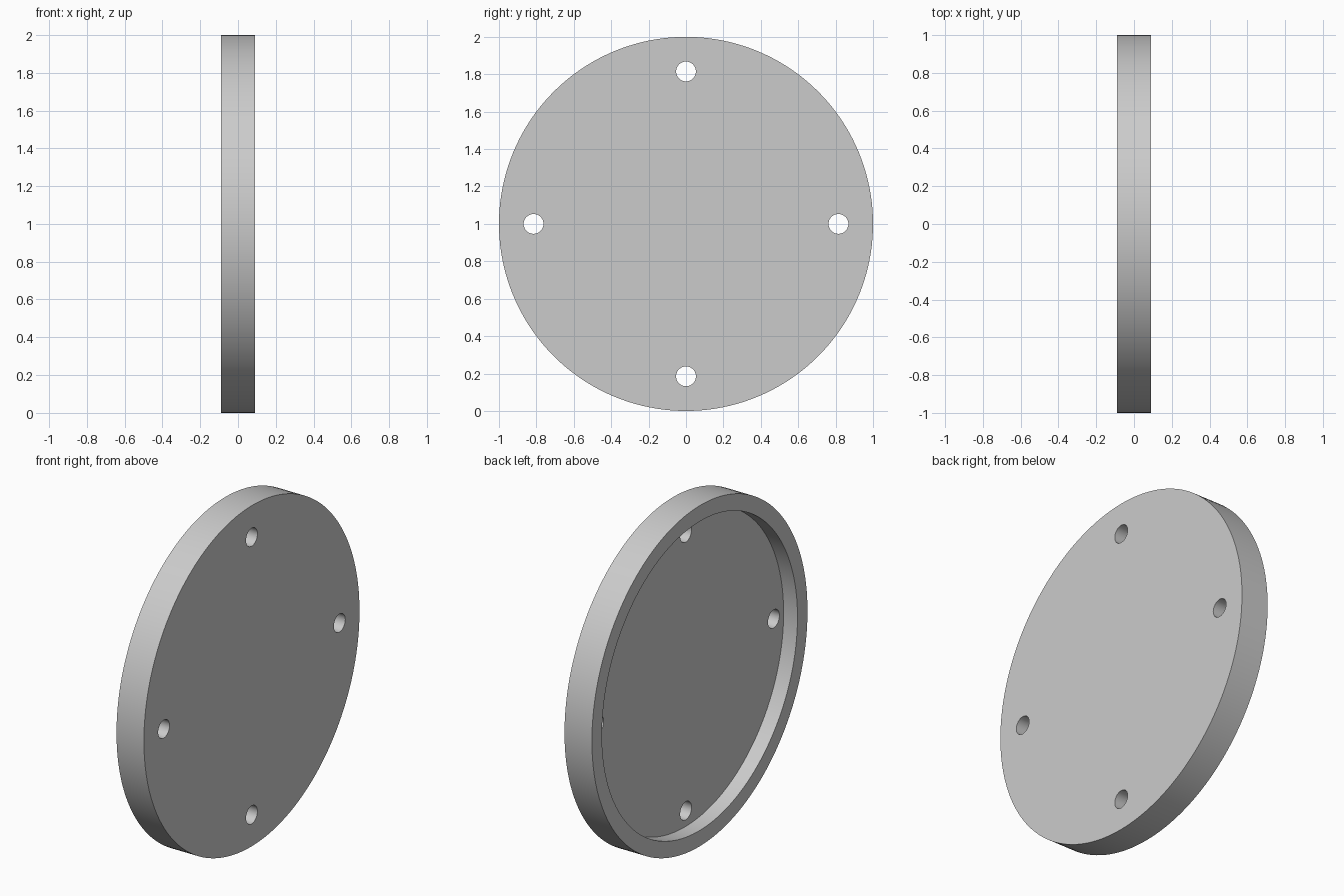
import bpy
import math

cube = bpy.data.objects.get("Cube")
if cube:
    bpy.data.objects.remove(cube, do_unlink=True)

RADIUS = 1.0
THICK = 0.178
RECESS_RADIUS = 0.907
RECESS_DEPTH = 0.09
HOLE_RADIUS = 0.053
HOLE_CIRCLE = 0.815


def material(name, color):
    mat = bpy.data.materials.new(name)
    mat.use_nodes = True
    mat.diffuse_color = color
    mat.node_tree.nodes["Principled BSDF"].inputs["Base Color"].default_value = color
    return mat


def x_cylinder(name, radius, x0, x1, y=0, z=RADIUS, sides=128):
    """Cylinder lying along the x axis from x0 to x1."""
    bpy.ops.mesh.primitive_cylinder_add(
        vertices=sides, radius=radius, depth=x1 - x0,
        location=((x0 + x1) / 2, y, z), rotation=(0, math.pi / 2, 0))
    obj = bpy.context.object
    obj.name = name
    bpy.ops.object.transform_apply(location=True, rotation=True, scale=True)
    return obj


def cut(target, cutter):
    cutter.hide_render = True
    mod = target.modifiers.new("cut", "BOOLEAN")
    mod.operation = "DIFFERENCE"
    mod.solver = "EXACT"
    mod.object = cutter
    bpy.context.view_layer.objects.active = target
    bpy.ops.object.modifier_apply(modifier=mod.name)
    bpy.data.objects.remove(cutter, do_unlink=True)


# Round cover plate
half = THICK / 2
cover = x_cylinder("round_cover", RADIUS, -half, half, sides=160)

# Shallow recess in the -x side, leaving a raised rim
cut(cover, x_cylinder("recess_cutter", RECESS_RADIUS, -half - 0.1, -half + RECESS_DEPTH, sides=160))

# Four through holes
for i in range(4):
    a = i * math.pi / 2
    cut(cover, x_cylinder("hole_cutter", HOLE_RADIUS, -half - 0.1, half + 0.1,
                          HOLE_CIRCLE * math.cos(a), RADIUS + HOLE_CIRCLE * math.sin(a), 48))

# Finish
cover.data.materials.clear()
cover.data.materials.append(material("light_grey", (0.6, 0.6, 0.6, 1)))
for poly in cover.data.polygons:
    poly.material_index = 0
bpy.ops.object.select_all(action="DESELECT")
cover.select_set(True)
bpy.context.view_layer.objects.active = cover
bpy.ops.object.shade_smooth_by_angle(angle=math.radians(30))
